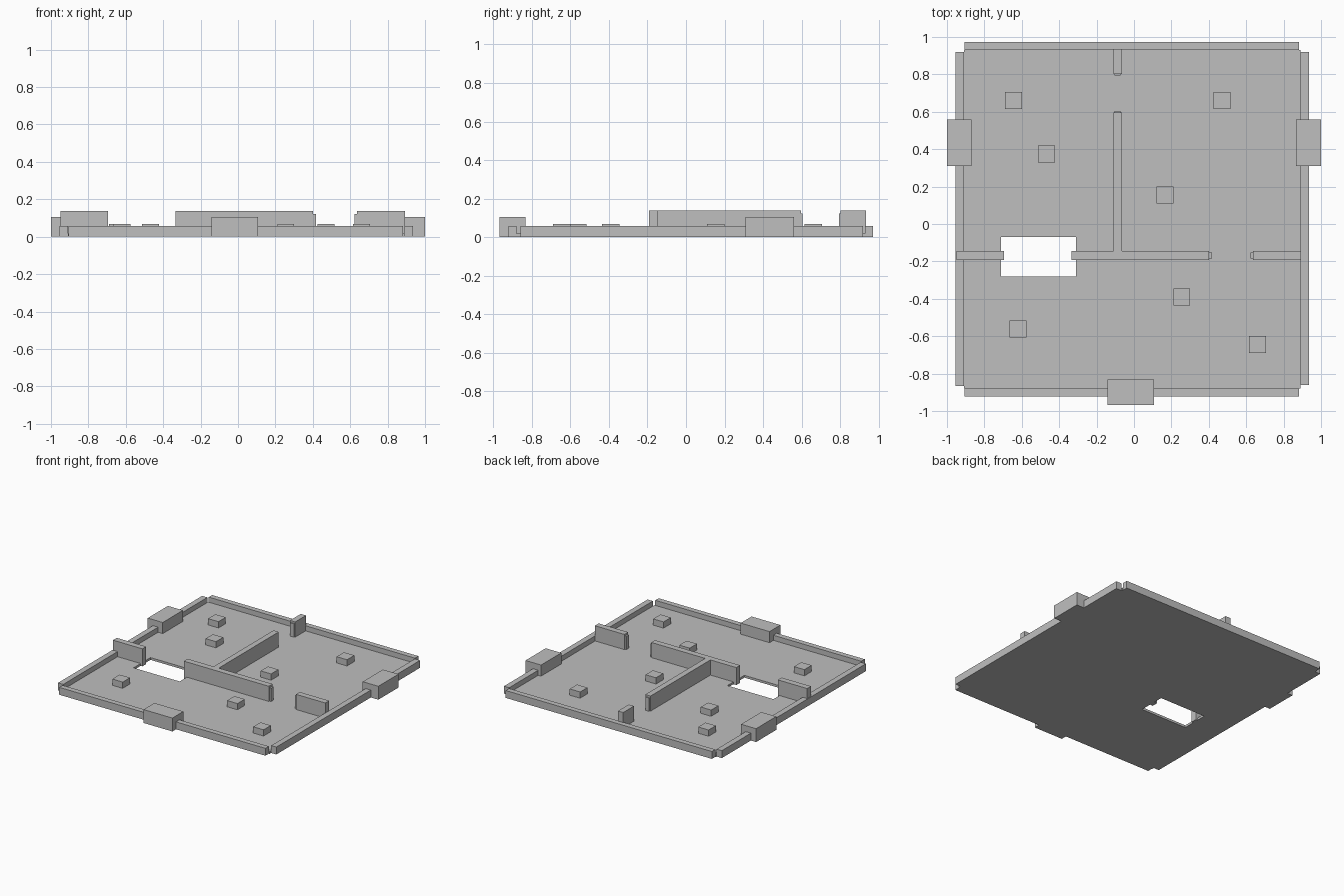
import bpy
import bmesh
from mathutils import Matrix

cube = bpy.data.objects.get("Cube")
if cube:
    bpy.data.objects.remove(cube, do_unlink=True)

grey = bpy.data.materials.new("plain grey")
grey.use_nodes = True
colour = (0.52, 0.52, 0.52, 1)
grey.diffuse_color = colour
grey.node_tree.nodes["Principled BSDF"].inputs["Base Color"].default_value = colour


def finish(name, bm):
    bmesh.ops.recalc_face_normals(bm, faces=bm.faces)
    mesh = bpy.data.meshes.new(name)
    bm.to_mesh(mesh)
    bm.free()
    mesh.materials.append(grey)
    obj = bpy.data.objects.new(name, mesh)
    bpy.context.collection.objects.link(obj)
    return obj


def box(name, x0, x1, y0, y1, top, bottom=0.0):
    bm = bmesh.new()
    place = Matrix.Translation(((x0 + x1) / 2, (y0 + y1) / 2, (bottom + top) / 2))
    size = Matrix.Diagonal((x1 - x0, y1 - y0, top - bottom, 1))
    bmesh.ops.create_cube(bm, size=1, matrix=place @ size)
    return finish(name, bm)


# Floor slab: a three by three grid of cells with the stair opening left out
FLOOR = 0.018
xs = (-0.91, -0.71, -0.31, 0.89)
ys = (-0.88, -0.28, -0.07, 0.93)
bm = bmesh.new()
grid = [[bm.verts.new((x, y, 0)) for y in ys] for x in xs]
for i in range(3):
    for j in range(3):
        if (i, j) != (1, 1):
            bm.faces.new((grid[i][j], grid[i + 1][j],
                          grid[i + 1][j + 1], grid[i][j + 1]))
slab = bmesh.ops.extrude_face_region(bm, geom=bm.faces[:])
raised = [g for g in slab["geom"] if isinstance(g, bmesh.types.BMVert)]
bmesh.ops.translate(bm, verts=raised, vec=(0, 0, FLOOR))
finish("floor", bm)

# Low outer rims
RIM = 0.058
box("front_rim", -0.905, 0.883, -0.922, -0.88, RIM)
box("back_rim", -0.905, 0.883, 0.93, 0.972, RIM)
box("right_rim", -0.955, -0.91, -0.865, 0.92, RIM)
box("left_rim", 0.89, 0.935, -0.86, 0.92, RIM)

# Outer door blocks
DOOR = 0.105
box("front_door_block", -0.142, 0.108, -0.967, -0.832, DOOR)
box("right_door_block", -1.0, -0.87, 0.31, 0.56, DOOR)
box("left_door_block", 0.865, 1.0, 0.31, 0.56, DOOR)

# Inner walls, with slim jambs at the doorways
WALL, JAMB = 0.137, 0.122
box("cross_wall_right", -0.95, -0.695, -0.192, -0.145, WALL)
box("cross_wall_middle", -0.335, 0.402, -0.192, -0.145, WALL)
box("cross_wall_left", 0.637, 0.892, -0.192, -0.145, WALL)
box("middle_jamb", 0.402, 0.416, -0.184, -0.153, JAMB)
box("left_jamb", 0.624, 0.637, -0.184, -0.153, JAMB)
box("long_wall", -0.11, -0.065, -0.145, 0.597, WALL)
box("back_wall_stub", -0.11, -0.065, 0.802, 0.935, WALL)
box("long_wall_jamb", -0.103, -0.072, 0.597, 0.605, JAMB)
box("back_stub_jamb", -0.103, -0.072, 0.795, 0.802, JAMB)

# Small square blocks scattered over the floor
HALF = 0.045
spots = ((-0.645, 0.66), (0.47, 0.66), (-0.467, 0.375), (0.165, 0.155),
         (0.255, -0.39), (-0.62, -0.562), (0.66, -0.645))
for n, (x, y) in enumerate(spots, 1):
    box(f"floor_block_{n}", x - HALF, x + HALF, y - HALF, y + HALF, 0.067, FLOOR)
